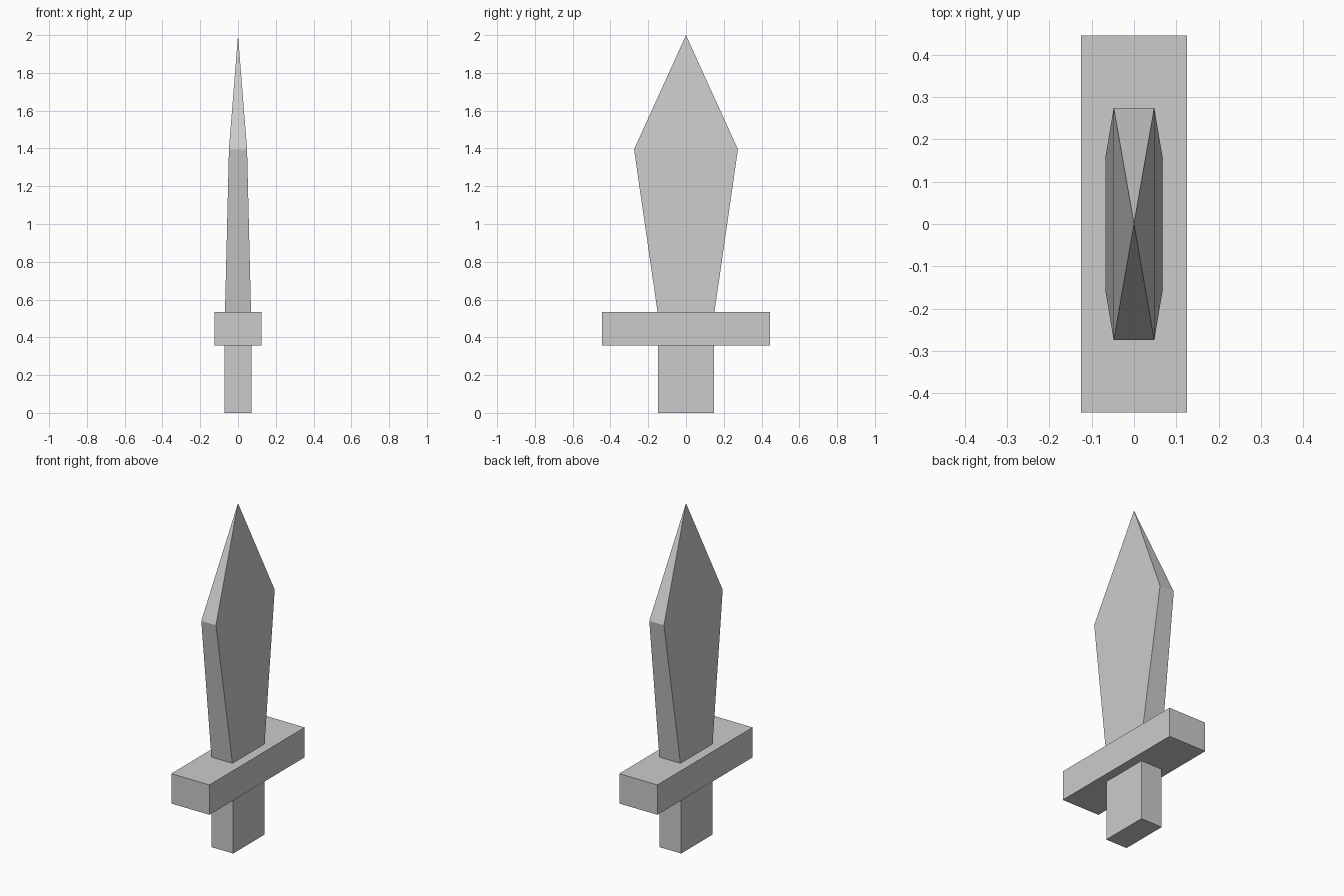
import bpy
import bmesh

if "Cube" in bpy.data.objects:
    bpy.data.objects.remove(bpy.data.objects["Cube"])


def loft(name, sections, tip=None):
    """Stack rectangular sections (half x, half y, z), optionally ending in a point."""
    bm = bmesh.new()
    rings = [[bm.verts.new((sx * hx, sy * hy, z))
              for sx, sy in ((-1, -1), (1, -1), (1, 1), (-1, 1))]
             for hx, hy, z in sections]
    bm.faces.new(rings[0][::-1])
    for low, high in zip(rings, rings[1:]):
        for i in range(4):
            j = (i + 1) % 4
            bm.faces.new((low[i], low[j], high[j], high[i]))
    top = rings[-1]
    if tip is None:
        bm.faces.new(top)
    else:
        point = bm.verts.new((0, 0, tip))
        for i in range(4):
            bm.faces.new((top[i], top[(i + 1) % 4], point))
    bmesh.ops.recalc_face_normals(bm, faces=bm.faces)
    mesh = bpy.data.meshes.new(name)
    bm.to_mesh(mesh)
    bm.free()
    obj = bpy.data.objects.new(name, mesh)
    bpy.context.collection.objects.link(obj)
    return obj


# Handle below the guard
loft("grip", [(0.071, 0.147, 0.0), (0.071, 0.147, 0.36)])

# Wide crosspiece
loft("guard", [(0.125, 0.446, 0.358), (0.125, 0.446, 0.535)])

# Blade: flares in width, thins towards a pointed tip
loft("blade", [(0.069, 0.15, 0.53), (0.048, 0.275, 1.395)], tip=2.0)
